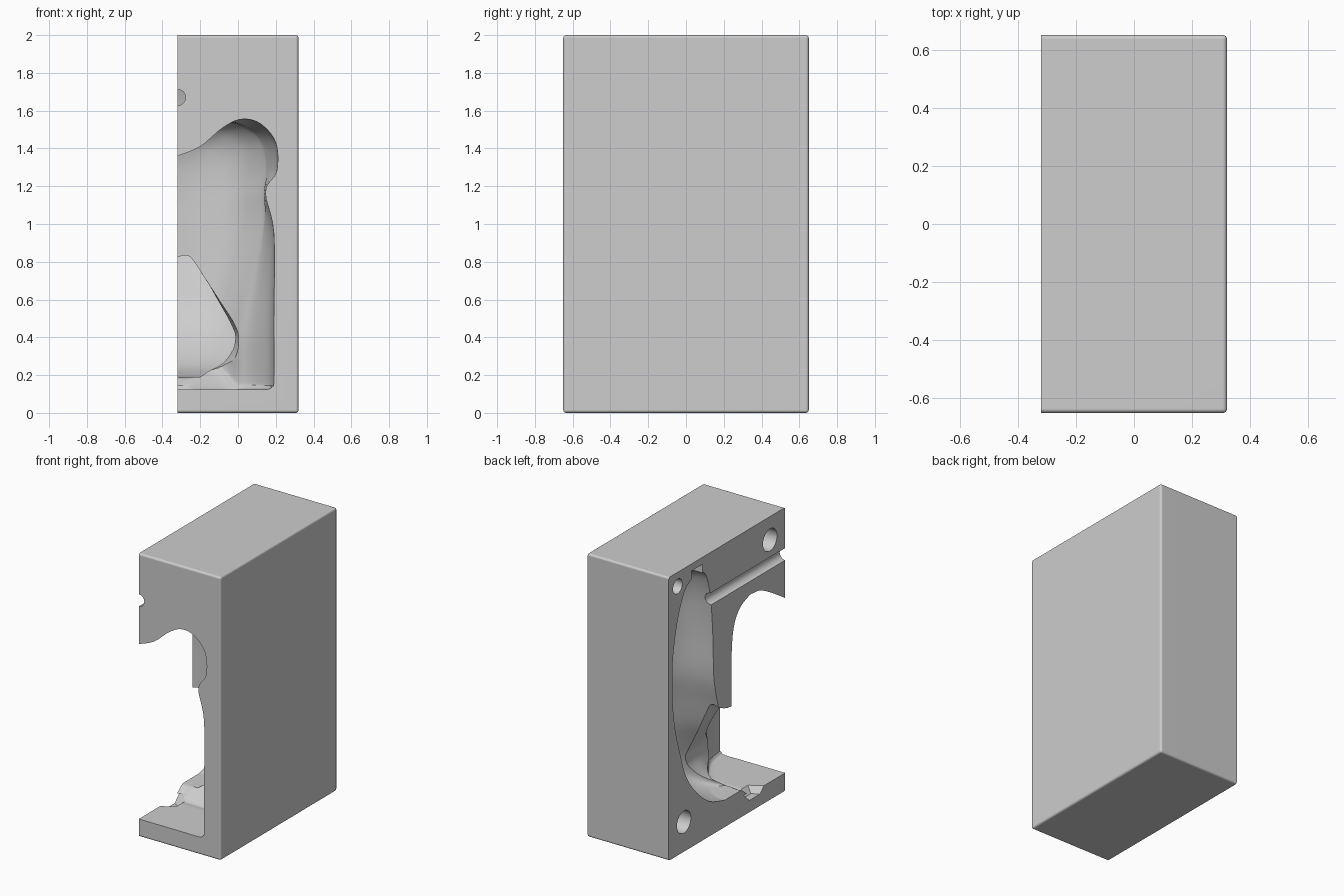
import bpy, bmesh, math
from mathutils import Matrix, Vector

cube = bpy.data.objects.get("Cube")
if cube:
    bpy.data.objects.remove(cube, do_unlink=True)

SPLIT = -0.32   # parting plane of the mould half
OUT = -0.5      # cutters reach past the parting plane

grey = bpy.data.materials.new("light grey")
grey.use_nodes = True
grey.diffuse_color = (0.61, 0.61, 0.61, 1)
grey.node_tree.nodes["Principled BSDF"].inputs["Base Color"].default_value = (0.61, 0.61, 0.61, 1)


def make(name, bm):
    bmesh.ops.recalc_face_normals(bm, faces=bm.faces)
    mesh = bpy.data.meshes.new(name)
    bm.to_mesh(mesh)
    bm.free()
    mesh.materials.append(grey)
    obj = bpy.data.objects.new(name, mesh)
    bpy.context.collection.objects.link(obj)
    return obj


def smooth(pts, n):
    """Catmull-Rom resampling of a list of tuples."""
    p = [Vector(q) for q in pts]
    out = []
    for i in range(len(p) - 1):
        a, b, c, d = p[max(i - 1, 0)], p[i], p[i + 1], p[min(i + 2, len(p) - 1)]
        for k in range(n):
            t = k / n
            out.append(0.5 * (2 * b + (c - a) * t + (2 * a - 5 * b + 4 * c - d) * t * t
                              + (3 * b - a - 3 * c + d) * t ** 3))
    return out + [p[-1]]


def clamp(v):
    return min(max(v, 0), 1)


def scaled_ring(profile, y, mid, wide, top, bottom):
    """Profile at depth y, scaled about the parting plane and a middle height."""
    ring = []
    for q in profile:
        dz = q.y - mid
        ring.append((SPLIT + (q.x - SPLIT) * wide, y, mid + dz * (top if dz > 0 else bottom)))
    return ring + [(OUT, y, ring[-1][2]), (OUT, y, ring[0][2])]


def loft(name, rings):
    bm = bmesh.new()
    rows = [[bm.verts.new(v) for v in r] for r in rings]
    for r, s in zip(rows, rows[1:]):
        for i in range(len(r)):
            j = (i + 1) % len(r)
            bm.faces.new((r[i], r[j], s[j], s[i]))
    bm.faces.new(rows[0])
    bm.faces.new(rows[-1])
    return make(name, bm)


def rod(name, centre, axis, length, r1, r2=None, sides=32):
    bm = bmesh.new()
    bmesh.ops.create_cone(bm, cap_ends=True, segments=sides, radius1=r1,
                          radius2=r1 if r2 is None else r2, depth=length)
    turn = Vector((0, 0, 1)).rotation_difference(Vector(axis)).to_matrix().to_4x4()
    bm.transform(Matrix.Translation(centre) @ turn)
    return make(name, bm)


def box(bm, lo, hi):
    size = [b - a for a, b in zip(lo, hi)]
    mid = [(a + b) / 2 for a, b in zip(lo, hi)]
    bmesh.ops.create_cube(bm, size=1, matrix=Matrix.Translation(mid) @ Matrix.Diagonal((*size, 1)))


# Outer block, rounded everywhere except along the parting plane
bm = bmesh.new()
box(bm, (SPLIT, -0.65, 0), (0.32, 0.65, 2))
edges = [e for e in bm.edges if max(v.co.x for v in e.verts) > 0]
bmesh.ops.bevel(bm, geom=edges, offset=0.015, segments=4, profile=0.5, affect='EDGES')
block = make("mould_half", bm)

# Front pocket: the opening outline blends into a deeper, rounder outline
opening = smooth([(-.32, .125), (0, .125), (.15, .125), (.182, .142), (.19, .18), (.19, .5),
                  (.19, .95), (.145, 1.17), (.205, 1.28), (.2, 1.43), (.12, 1.53), (.02, 1.555),
                  (-.08, 1.51), (-.2, 1.41), (-.32, 1.36)], 5)
inner = smooth([(-.32, .125), (-.2, .125), (-.06, .125), (-.02, .145), (0, .19), (.01, .45),
                (.12, .95), (.135, 1.17), (.14, 1.29), (.12, 1.4), (.08, 1.47), (.01, 1.52),
                (-.08, 1.54), (-.2, 1.54), (-.32, 1.53)], 5)
# depth, side blend, ceiling blend, width scale, top scale, bottom scale
steps = smooth([(-.65, 0, 0, 1, 1, 1), (-.5, .12, .55, 1, 1, 1), (-.38, .42, .92, 1, 1, 1),
                (-.3, .7, 1, 1, 1, 1), (-.25, 1, 1, 1, 1, 1), (-.16, 1, 1, .82, .95, .9),
                (-.1, 1, 1, .62, .86, .82), (-.07, 1, 1, .42, .75, .74),
                (-.055, 1, 1, .25, .6, .65), (-.05, 1, 1, .1, .4, .5)], 4)
steps.insert(0, Vector((-.9, 0, 0, 1, 1, 1)))
rings = []
for y, side, ceiling, wide, top, bottom in steps:
    outline = []
    for a, b in zip(opening, inner):
        f = clamp((a.y - 0.5) / 0.7) * clamp((0.12 - a.x) / 0.2)
        outline.append(a.lerp(b, side + (ceiling - side) * f))
    rings.append(scaled_ring(outline, y, 0.8, wide, top, bottom))
cutters = [loft("front_pocket", rings)]

# Passage joining the pocket to the rear cavity, with a slanting upper edge
passage = smooth([(-.32, .13), (-.25, .13), (-.1, .18), (-.025, .27), (.002, .36), (-.01, .45),
                  (-.1, .6), (-.195, .745), (-.245, .815), (-.28, .83), (-.32, .82)], 4)
steps = smooth([(-.41, 1, 1, 1), (-.25, 1, 1, 1), (-.15, 1, 1, .8), (0, .96, 1.03, .72),
                (.12, .88, 1.17, .65)], 4)
cutters.append(loft("passage", [scaled_ring(passage, y, 0.45, w, t, b) for y, w, t, b in steps]))

# Rear cavity: half-oval slices of height, front, back, width
slices = smooth([(.19, -.2, .02, .16), (.23, -.16, .16, .25), (.3, -.12, .27, .32),
                 (.42, -.08, .39, .36), (.55, -.02, .47, .375), (.7, .05, .52, .385),
                 (.89, .1, .575, .385), (1.1, .146, .605, .36), (1.39, .157, .605, .315),
                 (1.66, .18, .55, .27), (1.83, .22, .475, .2), (1.89, .26, .405, .1)], 4)
rings = []
for z, front, back, wide in slices:
    ring = []
    for k in range(25):
        a = math.pi * (k / 24 - 0.5)
        ring.append((SPLIT + wide * math.cos(a),
                     (front + back) / 2 + (back - front) / 2 * math.sin(a), z))
    ring += [(OUT, back, z), (OUT, front, z)]
    rings.append(ring)
cutters.append(loft("rear_cavity", rings))

# Locating holes in the parting face
for y, z, r in ((.55, 1.9, .052), (-.48, 1.835, .078), (.48, .21, .078)):
    cutters.append(rod("locating_hole", (SPLIT, y, z), (1, 0, 0), 0.22, r))

# Pin channel, vent notch and drain dip
cutters.append(rod("pin_channel", (SPLIT, -.33, 1.67), (0, 1, 0), 1.14, .043))
bm = bmesh.new()
box(bm, (OUT, .275, 1.84), (SPLIT + .07, .395, 1.95))
cutters.append(make("vent_notch", bm))
cutters.append(rod("drain_dip", (SPLIT, -.31, .113), (0, 0, 1), .06, .06, .12, 6))

# Carve the block
bpy.context.view_layer.objects.active = block
for c in cutters:
    c.hide_render = True
    mod = block.modifiers.new("carve", 'BOOLEAN')
    mod.operation = 'DIFFERENCE'
    mod.solver = 'EXACT'
    mod.object = c
    bpy.ops.object.modifier_apply(modifier=mod.name)
for c in cutters:
    bpy.data.objects.remove(c, do_unlink=True)

# Smooth shading with crisp edges
for o in bpy.context.selected_objects:
    o.select_set(False)
block.select_set(True)
bpy.ops.object.shade_smooth_by_angle(angle=math.radians(35))
weighted = block.modifiers.new("flat_sides", 'WEIGHTED_NORMAL')
weighted.keep_sharp = True
